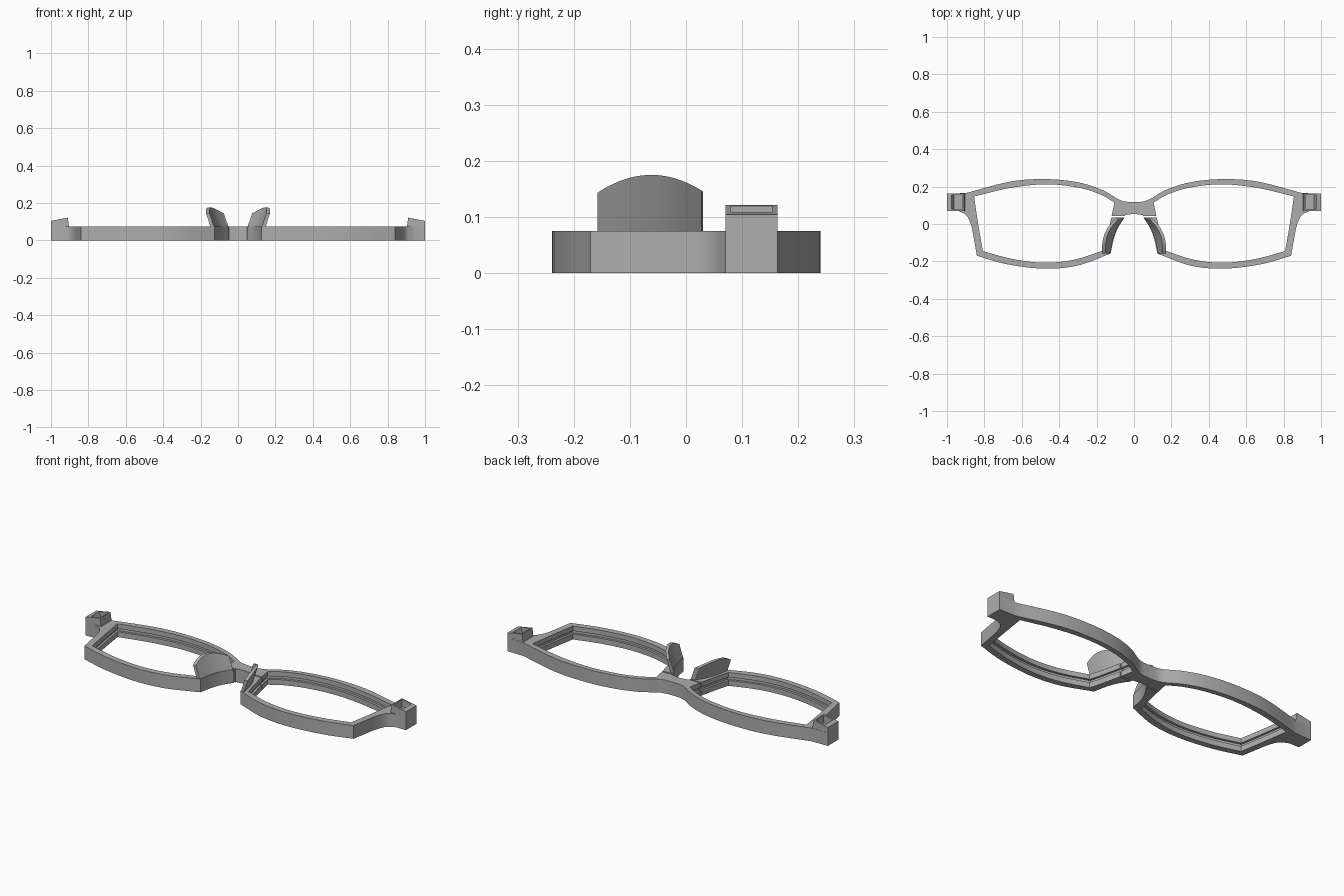
import bpy
import bmesh
from mathutils import Vector

if "Cube" in bpy.data.objects:
    bpy.data.objects.remove(bpy.data.objects["Cube"])

gray = bpy.data.materials.new("frame_gray")
gray.use_nodes = True
gray.diffuse_color = (0.42, 0.42, 0.42, 1)
gray.node_tree.nodes["Principled BSDF"].inputs["Base Color"].default_value = gray.diffuse_color

HEIGHT = 0.075


def curve(points, steps=6):
    """Smooth path through the given points, ends included."""
    pts = [Vector(p) for p in points]
    pts = [2 * pts[0] - pts[1]] + pts + [2 * pts[-1] - pts[-2]]
    path = []
    for a, b, c, d in zip(pts, pts[1:], pts[2:], pts[3:]):
        for i in range(steps):
            t = i / steps
            path.append(0.5 * (2 * b + (c - a) * t + (2 * a - 5 * b + 4 * c - d) * t ** 2
                               + (3 * b - a - 3 * c + d) * t ** 3))
    return path + [pts[-2]]


def join(*paths):
    """Chain paths into one loop without repeated corners."""
    loop = []
    for path in paths:
        for p in path:
            if not loop or (Vector(p) - loop[-1]).length > 1e-4:
                loop.append(Vector(p))
    if (loop[0] - loop[-1]).length < 1e-4:
        loop.pop()
    return loop


def mirrored(loop):
    return [Vector((-p.x, p.y)) for p in reversed(loop)]


def finish(bm, name):
    bmesh.ops.recalc_face_normals(bm, faces=bm.faces)
    mesh = bpy.data.meshes.new(name)
    bm.to_mesh(mesh)
    bm.free()
    mesh.materials.append(gray)
    ob = bpy.data.objects.new(name, mesh)
    bpy.context.collection.objects.link(ob)
    return ob


def prism(name, loop, z0, z1):
    bm = bmesh.new()
    face = bm.faces.new([bm.verts.new((p.x, p.y, z0)) for p in loop])
    top = bmesh.ops.extrude_face_region(bm, geom=[face])
    verts = [v for v in top["geom"] if isinstance(v, bmesh.types.BMVert)]
    bmesh.ops.translate(bm, verts=verts, vec=(0, 0, z1 - z0))
    return finish(bm, name)


def activate(ob):
    bpy.ops.object.select_all(action="DESELECT")
    ob.select_set(True)
    bpy.context.view_layer.objects.active = ob


def cut(ob, cutter):
    mod = ob.modifiers.new("cut", "BOOLEAN")
    mod.operation = "DIFFERENCE"
    mod.solver = "EXACT"
    mod.object = cutter
    activate(ob)
    bpy.ops.object.modifier_apply(modifier=mod.name)
    bpy.data.objects.remove(cutter)


def smooth(ob):
    activate(ob)
    bpy.ops.object.shade_smooth_by_angle(angle=0.5)


# Frame outline, one half from the bridge top round to the bridge underside
nose = curve([(0.125, -0.158), (0.108, -0.08), (0.085, -0.02), (0.048, 0.037)])
half = join(
    curve([(0, 0.117), (0.07, 0.126), (0.17, 0.182), (0.3, 0.223), (0.47, 0.24),
           (0.66, 0.227), (0.9, 0.165)]),
    [(1, 0.163), (1, 0.07)],
    curve([(0.94, 0.07), (0.895, 0.045), (0.87, -0.01), (0.855, -0.085), (0.84, -0.17)]),
    curve([(0.84, -0.17), (0.68, -0.215), (0.48, -0.239), (0.3, -0.222), (0.125, -0.158)]),
    nose,
    curve([(0.048, 0.048), (0, 0.054)], 3),
)
frame = prism("frame", join(half, mirrored(half)), 0, HEIGHT)

# Lens openings, each with a groove round the middle of its wall
opening = join(
    curve([(0.105, 0.115), (0.18, 0.158), (0.3, 0.195), (0.47, 0.212), (0.66, 0.193),
           (0.855, 0.147)]),
    curve([(0.855, 0.147), (0.833, 0), (0.808, -0.145)]),
    curve([(0.808, -0.145), (0.65, -0.187), (0.48, -0.207), (0.32, -0.191), (0.165, -0.142)]),
    curve([(0.165, -0.142), (0.143, -0.06), (0.12, 0.04), (0.105, 0.115)]),
)
groove = [Vector((0.48 + (p.x - 0.48) * 1.035, p.y * 1.065)) for p in opening]
for side in (lambda loop: loop, mirrored):
    cut(frame, prism("opening_cutter", side(opening), -0.1, 0.2))
    cut(frame, prism("groove_cutter", side(groove), 0.03, 0.048))

# Narrow slit between the bridge and each nose rim
for s in (-1, 1):
    xs = (s * 0.03, s * 0.13)
    slit = [Vector((x, y)) for x, y in
            ((xs[0], 0.036), (xs[1], 0.036), (xs[1], 0.043), (xs[0], 0.043))]
    cut(frame, prism("slit_cutter", slit, -0.1, 0.2))
smooth(frame)


# Nose pads: leaning curved sheets with an arched top
def nose_pad(name, s):
    bm = bmesh.new()
    rings = []
    for p in nose:
        y = min(p.y, 0.03)
        top = 0.175 - 0.03 * ((y + 0.062) / 0.093) ** 2
        lean = 0.4 * (top - HEIGHT)
        rings.append([bm.verts.new((s * x, y, z)) for x, z in (
            (p.x + 0.002, HEIGHT - 0.005), (p.x + 0.022, HEIGHT - 0.005),
            (p.x + 0.018 + lean, top), (p.x + lean, top))])
    for a, b in zip(rings, rings[1:]):
        for i in range(4):
            j = (i + 1) % 4
            bm.faces.new((a[i], a[j], b[j], b[i]))
    bm.faces.new(rings[0])
    bm.faces.new(rings[-1])
    smooth(finish(bm, name))


# Hinge sockets: open boxes with a sloping rim and a tapered pocket
def hinge_socket(name, s):
    bm = bmesh.new()

    def ring(x0, x1, y0, y1, z0, z1):
        return [bm.verts.new((s * x, y, z)) for x, y, z in
                ((x0, y0, z0), (x1, y0, z1), (x1, y1, z1), (x0, y1, z0))]

    rings = [ring(0.903, 1, 0.07, 0.163, 0.07, 0.07),
             ring(0.91, 1, 0.07, 0.163, 0.121, 0.104),
             ring(0.916, 0.975, 0.08, 0.154, 0.12, 0.109),
             ring(0.916, 0.963, 0.08, 0.154, 0.078, 0.078)]
    for a, b in zip(rings, rings[1:]):
        for i in range(4):
            j = (i + 1) % 4
            bm.faces.new((a[i], a[j], b[j], b[i]))
    bm.faces.new(rings[0])
    bm.faces.new(rings[-1])
    finish(bm, name)


for label, s in (("left", 1), ("right", -1)):
    nose_pad(label + "_nose_pad", s)
    hinge_socket(label + "_hinge_socket", s)
